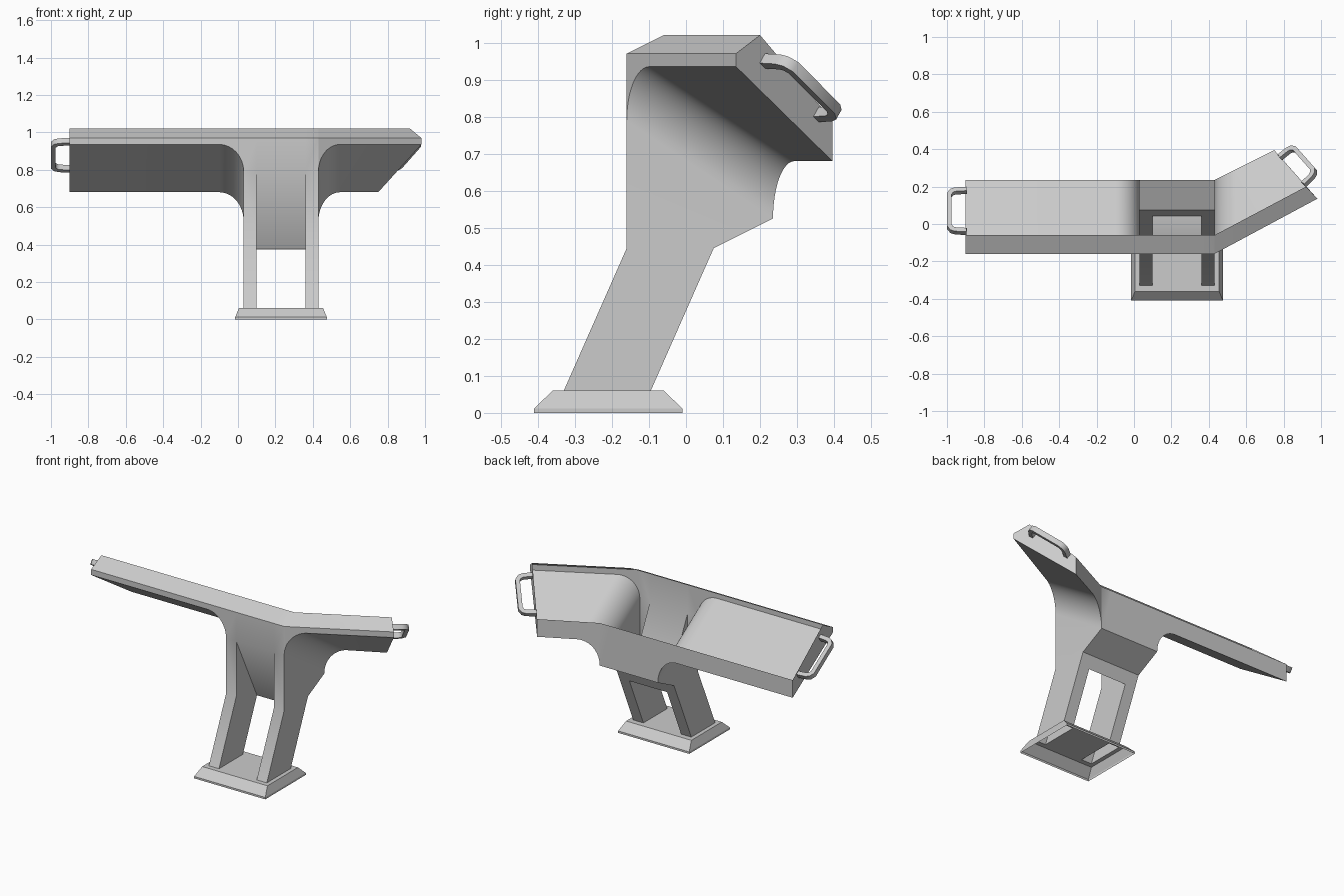
import bpy, bmesh, math
from mathutils import Vector

if "Cube" in bpy.data.objects:
    bpy.data.objects.remove(bpy.data.objects["Cube"])

COLS = [0.03, 0.10, 0.36, 0.43]          # leg outer/inner walls
YF, YR, YB = -0.16, -0.06, 0.235         # front, ridge, back
FOOT = 0.06


def make(name, faces, smooth=30, probe=None):
    """Build an object from a list of faces given as coordinate lists."""
    bm = bmesh.new()
    for f in faces:
        bm.faces.new([bm.verts.new(p) for p in f])
    bmesh.ops.remove_doubles(bm, verts=bm.verts, dist=0.0005)
    bmesh.ops.recalc_face_normals(bm, faces=bm.faces)
    if probe:                             # open shell: make the probe direction outward
        d = Vector(probe)
        f = max(bm.faces, key=lambda q: abs(q.normal.dot(d)) * q.calc_area())
        if f.normal.dot(d) < 0:
            bmesh.ops.reverse_faces(bm, faces=bm.faces)
    me = bpy.data.meshes.new(name)
    bm.to_mesh(me)
    bm.free()
    ob = bpy.data.objects.new(name, me)
    bpy.context.collection.objects.link(ob)
    bpy.ops.object.select_all(action='DESELECT')
    ob.select_set(True)
    bpy.context.view_layer.objects.active = ob
    bpy.ops.object.shade_smooth_by_angle(angle=math.radians(smooth))
    return ob


# Cross-section: floor back, floor front, front top, ridge, back top
PROFILE = [(YB, 0.68), (YF, 0.935), (YF, 0.97), (YR, 1.02), (YB, 0.79)]
DROPS = [0.155, 0.145, 0, 0, 0]           # how far the floor sweeps down into the pedestal


def section(x, ends, d, k):
    """Wing section at distance d from the pedestal; k scales the floor drop."""
    out = []
    for (y, z), drop, e in zip(PROFILE, DROPS, ends):
        s = Vector((x, y))
        e = Vector(e)
        p = e if d is None else s + (e - s).normalized() * d
        out.append((p.x, p.y, z - drop * k))
    return out


def wing(x, ends):
    secs = []
    for i in range(13):
        a = math.pi / 2 * i / 12
        secs.append(section(x, ends, 0.13 * (1 - math.cos(a)), 1 - math.sin(a)))
    return secs + [section(x, ends, None, 0)]


L_ENDS = [(-0.9, y) for y, z in PROFILE]
R_BACK, R_FRONT, R_RIDGE = (0.75, 0.395), (0.98, 0.135), (0.92, 0.20)
R_ENDS = [R_BACK, R_FRONT, R_FRONT, R_RIDGE, R_BACK]
left, right = wing(COLS[0], L_ENDS), wing(COLS[3], R_ENDS)
mid = [section(x, L_ENDS, 0, 1) for x in COLS[1:3]]

# Trough walls, floors and end caps
faces = []
path = left[::-1] + mid + right
for a, b in zip(path, path[1:]):
    for i, j in ((1, 2), (2, 3), (4, 0)):
        faces.append([a[i], a[j], b[j], b[i]])
for w in (left, right):
    for a, b in zip(w, w[1:]):
        faces.append([a[0], a[1], b[1], b[0]])
    faces.append(w[-1])

# Pedestal: outer sides, front strips, rear slope, legs
PLATE_TOP, PLATE_LOW = (YF, 0.79), (0.044, 0.375)
KNEE_F, TOE_F, TOE_B, KNEE_B = (YF, 0.445), (-0.33, FOOT), (-0.095, FOOT), (0.075, 0.445)
BELLY = (YB, 0.525)


def band(p, q, cols):
    for a, b in cols:
        faces.append([(a, *p), (b, *p), (b, *q), (a, *q)])


LEGS = [(COLS[0], COLS[1]), (COLS[2], COLS[3])]
FULL = list(zip(COLS, COLS[1:]))
band(PLATE_TOP, KNEE_F, LEGS)
band(KNEE_F, TOE_F, LEGS)
band(BELLY, KNEE_B, FULL)
band(KNEE_B, PLATE_LOW, FULL)
band(PLATE_LOW, TOE_B, LEGS)
band(PLATE_TOP, PLATE_LOW, [(COLS[1], COLS[2])])      # slanted inner panel
for x in (COLS[0], COLS[3]):
    faces.append([(x, *p) for p in (PLATE_TOP, KNEE_F, TOE_F, TOE_B, PLATE_LOW, KNEE_B, BELLY)])
for x in COLS[1:3]:
    faces.append([(x, *p) for p in (PLATE_TOP, KNEE_F, TOE_F, TOE_B, PLATE_LOW)])
make("console_shell", faces, 30, (0, -1, 0))

# Base: open-bottomed bevelled plinth with holes under the hollow legs
faces = []


def ring(x0, x1, y0, y1, z):
    return [(x0, y0, z), (x1, y0, z), (x1, y1, z), (x0, y1, z)]


rings = [ring(-0.015, 0.475, -0.41, -0.01, 0), ring(-0.015, 0.475, -0.41, -0.01, 0.012),
         ring(0.005, 0.455, -0.36, -0.06, FOOT)]
for a, b in zip(rings, rings[1:]):
    for i in range(4):
        j = (i + 1) % 4
        faces.append([a[i], a[j], b[j], b[i]])
gx, gy = [0.005] + COLS + [0.455], [-0.36, -0.33, -0.095, -0.06]
for i in range(5):
    for j in range(3):
        if not (j == 1 and i in (1, 3)):
            faces.append(ring(gx[i], gx[i + 1], gy[j], gy[j + 1], FOOT))
make("base_plinth", faces, 20, (0, 0, 1))


# Grab handles: rectangular bar swept along a bracket path on each end cap
def handle(name, start, end, out):
    start, end, out = Vector(start), Vector(end), Vector(out).normalized()
    s = (end - start).normalized()
    n = (end - start).length
    b = s.cross(out)
    pts = [(0, -0.005), (0.004, 0.055), (0.011, 0.074), (0.03, 0.087),
           (n - 0.03, 0.087), (n - 0.011, 0.074), (n - 0.004, 0.055), (n, -0.005)]
    pts = [Vector(p) for p in pts]
    loops = []
    for i, p in enumerate(pts):
        t1 = (p - pts[max(i - 1, 0)]).normalized() if i else (pts[1] - p).normalized()
        t2 = (pts[i + 1] - p).normalized() if i < len(pts) - 1 else t1
        t = (t1 + t2).normalized()
        m = Vector((-t.y, t.x)) * 0.0125 / t.dot(t1)
        loop = []
        for u, v in ((-1, -1), (1, -1), (1, 1), (-1, 1)):
            q = p + m * u
            loop.append(start + s * q.x + out * q.y + b * 0.016 * v)
        loops.append(loop)
    fs = [loops[0], loops[-1]]
    for a, c in zip(loops, loops[1:]):
        for i in range(4):
            j = (i + 1) % 4
            fs.append([a[i], a[j], c[j], c[i]])
    make(name, fs, 40)


def on_cap(y):
    t = (y - YF) / (YB - YF)
    return Vector(R_FRONT).lerp(Vector(R_BACK), t)


UP, LOW = (-0.04, 0.95), (0.18, 0.805)
handle("left_handle", (-0.9, *UP), (-0.9, *LOW), (-1, 0, 0))
handle("right_handle", (*on_cap(UP[0]), UP[1]), (*on_cap(LOW[0]), LOW[1]), (0.26, 0.23, 0))
